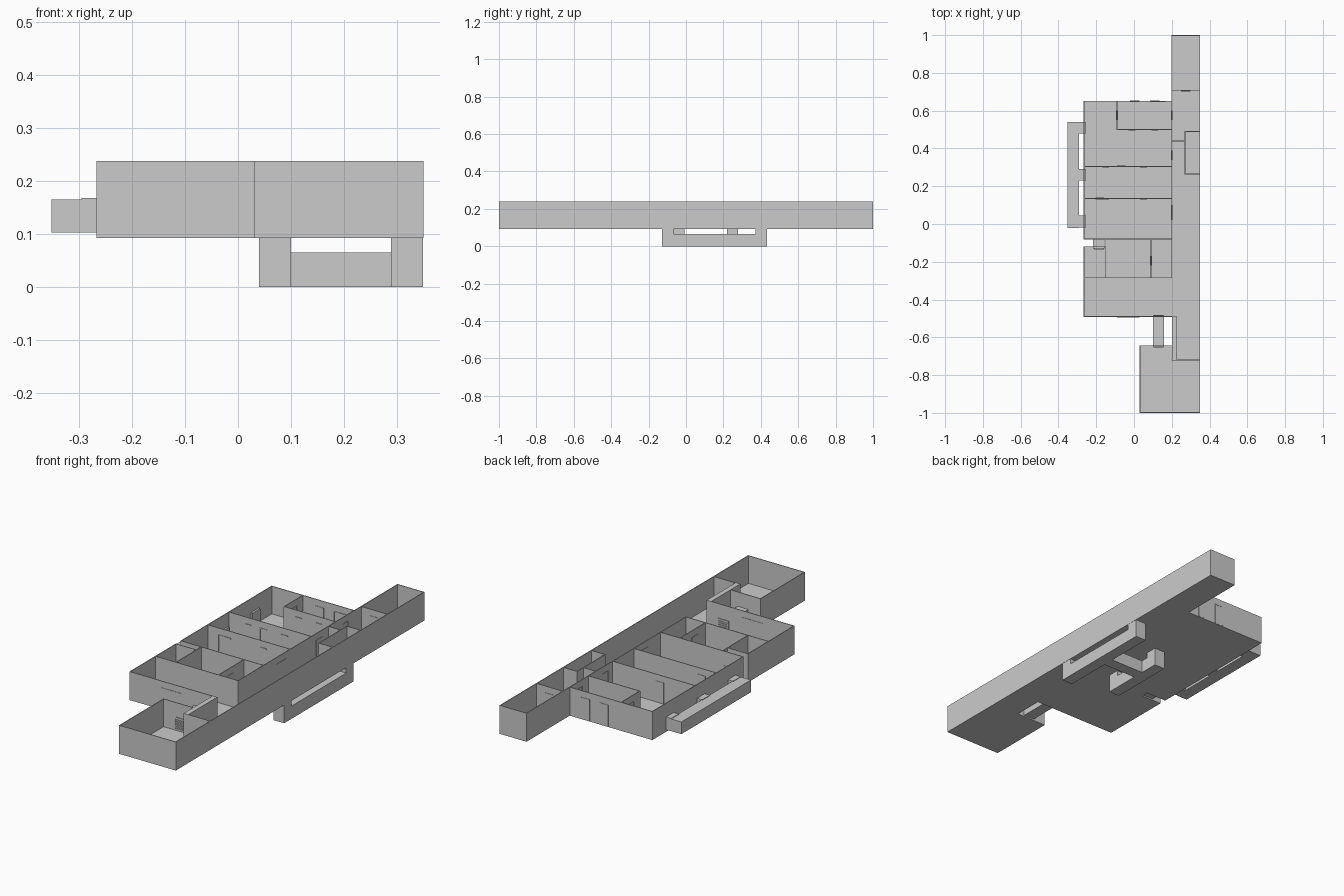
import bpy, bmesh
from mathutils import Matrix, Vector

FLOOR, TOP, T = 0.093, 0.238, 0.004   # floor underside, wall top, wall thickness


def boxes(name, items):
    """One object from boxes given as (x0, x1, y0, y1, z0, z1)."""
    bm = bmesh.new()
    for x0, x1, y0, y1, z0, z1 in items:
        m = Matrix.Translation(((x0 + x1) / 2, (y0 + y1) / 2, (z0 + z1) / 2))
        bmesh.ops.create_cube(bm, size=1, matrix=m @ Matrix.Diagonal((x1 - x0, y1 - y0, z1 - z0, 1)))
    me = bpy.data.meshes.new(name)
    bm.to_mesh(me)
    bm.free()
    ob = bpy.data.objects.new(name, me)
    bpy.context.collection.objects.link(ob)
    return ob


def wall_x(x, y0, y1):      # wall on a constant x
    return (x - T / 2, x + T / 2, y0 - T / 2, y1 + T / 2, FLOOR, TOP)


def wall_y(y, x0, x1):      # wall on a constant y
    return (x0 - T / 2, x1 + T / 2, y - T / 2, y + T / 2, FLOOR, TOP)


def panel(axis, c, a, b, z0, z1, d):
    """Thin slab lying on the wall at coordinate c, spanning a..b."""
    return (c - d, c + d, a, b, z0, z1) if axis == 'x' else (a, b, c - d, c + d, z0, z1)


# Floors
boxes("floors", [(x0, x1, y0, y1, FLOOR, FLOOR + T) for x0, x1, y0, y1 in [
    (-0.265, 0.2, -0.08, 0.65), (-0.15, 0.2, -0.285, -0.08), (-0.265, -0.15, -0.285, -0.12),
    (-0.265, 0.2, -0.49, -0.285), (0.2, 0.35, -0.49, 1.0), (0.2, 0.35, -0.72, -0.49),
    (0.03, 0.2, -1.0, -0.645), (0.2, 0.35, -1.0, -0.72)]])

# Outer walls
boxes("outer_walls", [
    wall_x(0.348, -0.998, 0.998), wall_y(0.998, 0.2, 0.348), wall_x(0.2, -0.285, 0.998),
    wall_y(0.65, -0.265, 0.2), wall_x(-0.265, -0.08, 0.65), wall_x(-0.265, -0.49, -0.12),
    wall_y(-0.12, -0.265, -0.15), wall_y(-0.49, -0.265, 0.2),
    wall_x(0.032, -0.998, -0.645), wall_y(-0.998, 0.032, 0.348), wall_y(-0.645, 0.032, 0.2)])

# Room partitions
boxes("partition_walls", [
    wall_y(0.5, -0.09, 0.2), wall_x(-0.09, 0.5, 0.65), wall_y(0.305, -0.265, 0.2),
    wall_y(0.135, -0.265, 0.2), wall_y(-0.08, -0.265, 0.2), wall_y(-0.285, -0.265, 0.2),
    wall_x(-0.15, -0.285, -0.08), wall_x(0.09, -0.285, -0.08),
    wall_y(0.705, 0.2, 0.348), wall_y(0.44, 0.2, 0.27), wall_x(0.27, 0.265, 0.49),
    wall_y(0.265, 0.27, 0.348), wall_y(0.49, 0.27, 0.348), wall_y(-0.72, 0.2, 0.348)])

# Thick wall beside the corridor
boxes("thick_wall", [(0.2, 0.225, -0.72, -0.488, FLOOR, TOP)])

# Doors: leaf, frame and small window strip
doors = [('y', 0.65, -0.02, 0.03), ('y', 0.65, 0.085, 0.135), ('x', -0.09, 0.55, 0.6),
         ('x', 0.2, 0.55, 0.6), ('x', 0.2, 0.34, 0.39), ('x', 0.2, 0.02, 0.06), ('x', 0.2, 0.06, 0.1),
         ('y', 0.305, -0.09, -0.045), ('y', 0.135, -0.205, -0.16), ('x', 0.09, -0.22, -0.17),
         ('y', -0.49, -0.09, -0.03), ('y', -0.49, -0.03, 0.03), ('y', 0.705, 0.25, 0.3)]
z0, z1, f = FLOOR + T, 0.205, 0.004
leaves, frames = [], []
for ax, c, a, b in doors:
    leaves.append(panel(ax, c, a + f, b - f, z0, z1 - f, 0.0026))
    frames += [panel(ax, c, a, a + f, z0, z1, 0.004), panel(ax, c, b - f, b, z0, z1, 0.004),
               panel(ax, c, a + f, b - f, z1 - f, z1, 0.004)]
boxes("door_leaves", leaves)
boxes("door_frames", frames)

# Wall lamps high on the partitions
boxes("wall_lamps", [(x - 0.018, x + 0.018, y - 0.005, y, 0.2, 0.205) for x, y in [
    (0.11, 0.5), (-0.01, 0.5), (0.15, 0.65), (0.05, 0.305), (-0.15, 0.305), (-0.15, 0.135), (0.05, 0.135)]])

# Ducts under the floor: two U runs joined by a cross run
under = []
for x, y0, y1 in [(0.319, -0.127, 0.432), (0.07, -0.068, 0.278)]:
    under.append((x - 0.03, x + 0.03, y0, y1, 0, 0.065))
    for a in (y0, y1 - 0.06):
        under.append((x - 0.03, x + 0.03, a, a + 0.06, 0.065, FLOOR + 0.002))
under.append((0.1, 0.289, 0.12, 0.18, 0, 0.065))
boxes("underfloor_ducts", under)

# Duct outside the left wall with three wall stubs
boxes("side_duct", [
    (-0.352, -0.29, -0.02, 0.54, 0.103, 0.165)] + [
    (-0.295, -0.253, y - 0.031, y + 0.031, 0.103, 0.168) for y in (0.51, 0.26, 0.013)])

# Short ducts bridging gaps between rooms
boxes("bridge_ducts", [(0.1, 0.16, -0.65, -0.484, 0.1, 0.165), (-0.217, -0.155, -0.13, -0.076, 0.1, 0.165)])

# Floor and wall grates
bars = []
for x, y in [(0.316, 0.41), (0.07, 0.25), (0.07, -0.035), (0.316, -0.09)]:
    for i in range(7):
        a = x - 0.025 + i * 0.0075
        bars.append((a, a + 0.004, y - 0.027, y + 0.027, FLOOR + T, FLOOR + T + 0.003))
for x, y in [(0.13, -0.652), (0.13, -0.483), (-0.186, -0.132)]:
    for i in range(6):
        a = 0.106 + i * 0.009
        bars.append((x - 0.026, x + 0.026, y - 0.002, y + 0.002, a, a + 0.004))
boxes("vent_grates", bars)
